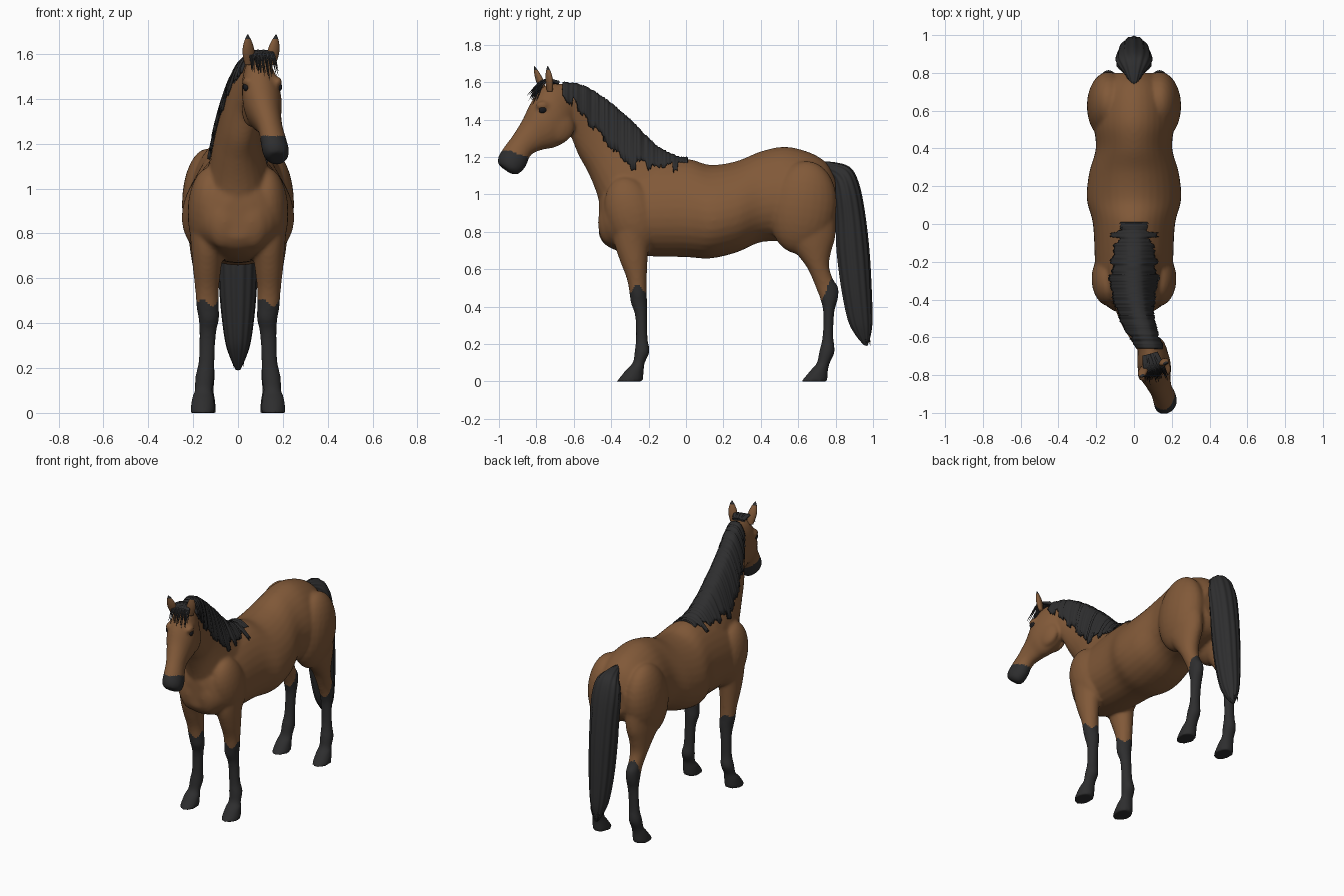
import bpy, bmesh, math, random
from mathutils import Vector, Matrix
from mathutils.bvhtree import BVHTree

random.seed(4)
cube = bpy.data.objects.get("Cube")
if cube:
    bpy.data.objects.remove(cube, do_unlink=True)


def material(name, color):
    m = bpy.data.materials.new(name)
    m.use_nodes = True
    m.diffuse_color = (*color, 1)
    m.node_tree.nodes["Principled BSDF"].inputs["Base Color"].default_value = (*color, 1)
    return m


COAT = material("bay brown coat", (0.22, 0.1, 0.04))
DARK = material("charcoal hair", (0.027, 0.027, 0.028))
EYE = material("eye black", (0.01, 0.01, 0.012))


def smooth_rows(rows, steps=5):
    """Spline interpolation through tuples of numbers."""
    out = []
    for i in range(len(rows) - 1):
        quad = [rows[max(i - 1, 0)], rows[i], rows[i + 1], rows[min(i + 2, len(rows) - 1)]]
        for s in range(steps):
            t = s / steps
            out.append([0.5 * (2 * b + (c - a) * t + (2 * a - 5 * b + 4 * c - d) * t * t
                               + (3 * b - a - 3 * c + d) * t ** 3)
                        for a, b, c, d in zip(*quad)])
    return out + [list(rows[-1])]


def loft(bm, rows, n=24, yaw=0.0, egg=0.0, flute=0.0, mirror=1):
    """Rows hold x, first edge y z, second edge y z, half width."""
    side = Vector((math.cos(yaw), math.sin(yaw), 0))
    rings = []
    for x, ya, za, yb, zb, hw in smooth_rows(rows):
        a, b = Vector((x, ya, za)), Vector((x, yb, zb))
        ring = []
        for k in range(n):
            t = math.tau * k / n
            r = 1 + flute * math.cos(13 * t)
            p = (a + b) / 2 + (a - b) / 2 * math.cos(t) * r
            p += side * hw * math.sin(t) * (1 - egg * math.cos(t)) * r
            ring.append(bm.verts.new((p.x * mirror, p.y, p.z)))
        rings.append(ring)
    for r, q in zip(rings, rings[1:]):
        for k in range(n):
            bm.faces.new((r[k], r[(k + 1) % n], q[(k + 1) % n], q[k]))
    bm.faces.new(rings[0][::-1])
    bm.faces.new(rings[-1])


def ball(bm, center, radii, tilt=0.0, yaw=0.0):
    m = (Matrix.Translation(center) @ Matrix.Rotation(yaw, 4, 'Z')
         @ Matrix.Rotation(tilt, 4, 'X') @ Matrix.Diagonal((*radii, 1)))
    bmesh.ops.create_uvsphere(bm, u_segments=24, v_segments=16, radius=1, matrix=m)


def finish(bm, name, *mats):
    bmesh.ops.recalc_face_normals(bm, faces=bm.faces)
    me = bpy.data.meshes.new(name)
    bm.to_mesh(me)
    bm.free()
    for m in mats:
        me.materials.append(m)
    me.shade_smooth()
    ob = bpy.data.objects.new(name, me)
    bpy.context.collection.objects.link(ob)
    return ob


# Body: overlapping lofts fused into one skin
HEAD_YAW = 0.26
body = bmesh.new()
torso = [(-.465, .97, .78, .07), (-.43, 1.06, .73, .15), (-.34, 1.12, .69, .2), (-.2, 1.17, .67, .205),
         (0, 1.19, .665, .215), (.13, 1.158, .658, .247), (.27, 1.178, .69, .235), (.4, 1.23, .745, .2),
         (.53, 1.255, .75, .21), (.66, 1.225, .77, .2), (.75, 1.17, .8, .16), (.8, 1.09, .86, .1)]
loft(body, [(0, y, top, y, low, w) for y, top, low, w in torso], n=32, egg=0.16)
loft(body, [(0, .03, 1.17, -.43, .8, .17), (0, -.14, 1.24, -.47, .98, .13), (0, -.29, 1.385, -.52, 1.11, .1),
            (.015, -.42, 1.495, -.575, 1.21, .083), (.045, -.54, 1.57, -.62, 1.32, .074),
            (.08, -.66, 1.595, -.66, 1.37, .066)], egg=0.2)
loft(body, [(.075, -.63, 1.59, -.6, 1.38, .05), (.095, -.75, 1.585, -.63, 1.295, .08),
            (.11, -.825, 1.495, -.7, 1.252, .088), (.125, -.872, 1.4, -.77, 1.238, .07),
            (.145, -.925, 1.315, -.83, 1.21, .057), (.16, -.97, 1.255, -.86, 1.145, .06),
            (.17, -1.0, 1.205, -.9, 1.108, .06), (.175, -1.005, 1.165, -.935, 1.11, .04)],
     yaw=HEAD_YAW, egg=-0.08)
front_leg = [(.9, -.39, -.17, .14, .085), (.75, -.385, -.195, .135, .075), (.65, -.355, -.205, .138, .064),
             (.55, -.317, -.21, .138, .053), (.47, -.302, -.21, .135, .05), (.42, -.295, -.208, .13, .046),
             (.35, -.272, -.208, .135, .037), (.23, -.268, -.205, .14, .036), (.16, -.275, -.195, .148, .043),
             (.1, -.285, -.22, .153, .04), (.065, -.318, -.225, .156, .05), (0, -.372, -.23, .157, .056)]
hind_leg = [(.9, .47, .8, .135, .09), (.78, .5, .8, .135, .085), (.7, .575, .778, .14, .07),
            (.62, .64, .765, .14, .056), (.55, .675, .785, .137, .046), (.5, .695, .815, .135, .043),
            (.44, .718, .812, .135, .042), (.37, .733, .793, .135, .037), (.24, .73, .788, .14, .035),
            (.16, .712, .795, .145, .042), (.1, .7, .77, .148, .04), (.065, .67, .76, .15, .048),
            (0, .615, .757, .152, .055)]
for s in (1, -1):
    for leg in (front_leg, hind_leg):
        loft(body, [(x, ya, z, yb, z, w) for z, ya, yb, x, w in leg], mirror=s)
    ball(body, (s * .125, -.29, .89), (.1, .14, .21), tilt=0.3)       # shoulder
    ball(body, (s * .06, -.41, .85), (.085, .06, .12))                # breast
    ball(body, (s * .135, .625, .93), (.115, .18, .25), tilt=-0.15)   # thigh
    jaw = Vector((.1, -.69, 1.36)) + Vector((.96, .26, 0)) * s * .045
    ball(body, jaw, (.035, .085, .085), yaw=HEAD_YAW)                 # cheek
    brow = Vector((.108, -.78, 1.475)) + Vector((.96, .26, 0)) * s * .065
    ball(body, brow, (.026, .04, .026), yaw=HEAD_YAW)                 # brow
raw = finish(body, "body_raw")
remesh = raw.modifiers.new("Fuse", 'REMESH')
remesh.mode = 'VOXEL'
remesh.voxel_size = 0.01
relax = raw.modifiers.new("Relax", 'SMOOTH')
relax.factor, relax.iterations = 0.5, 7
graph = bpy.context.evaluated_depsgraph_get()
skin = bpy.data.meshes.new_from_object(raw.evaluated_get(graph))
bpy.data.objects.remove(raw, do_unlink=True)
skin.name = "body"
skin.materials.clear()
skin.materials.append(COAT)
skin.materials.append(DARK)
skin.shade_smooth()
bpy.context.collection.objects.link(bpy.data.objects.new("body", skin))

# Dark stockings and muzzle
for f in skin.polygons:
    x, y, z = f.center
    ragged = 0.015 * math.sin(70 * x) + 0.01 * math.sin(90 * y)
    if y > 0.4:
        dark = z < min(0.6, 0.43 + 2.3 * (y - 0.72)) + ragged or z < 0.38
    elif y > -0.6:
        dark = z < 0.5 + ragged
    else:
        dark = y < -0.84 and z < 1.235 + 0.35 * (-0.95 - y) * (y > -0.95)
    f.material_index = int(dark)
tree = BVHTree.FromPolygons([v.co for v in skin.vertices], [p.vertices for p in skin.polygons])


def curve_value(points, y):
    for (y0, v0), (y1, v1) in zip(points, points[1:]):
        if y <= y1:
            return v0 + (v1 - v0) * (y - y0) / (y1 - y0)
    return points[-1][1]


# Mane: ragged sheet draped over the crest on both sides
hem = [(-.67, 1.55), (-.6, 1.5), (-.55, 1.42), (-.48, 1.36), (-.4, 1.26), (-.3, 1.17), (-.2, 1.15), (-.1, 1.155), (.02, 1.17)]
crest = [(-.67, .08), (-.54, .045), (-.42, .015), (-.29, 0), (.02, 0)]
mane = bmesh.new()
strands, per_side, previous = 120, 8, None
lock_drop = 0
for i in range(strands):
    y = -.66 + .67 * i / (strands - 1)
    if i % 5 == 0:
        lock_drop = random.uniform(-.035, .03)
    xc = curve_value(crest, y)
    top = tree.ray_cast(Vector((xc, y, 2)), Vector((0, 0, -1)))[0].z
    puff = random.uniform(.009, .017)
    row = []
    for k in range(-per_side, per_side + 1):
        s, u = (1 if k > 0 else -1), abs(k) / per_side
        low = min(curve_value(hem, y) + lock_drop + random.uniform(-.01, .01), top - .015)
        z = top - (top - low) * u ** 1.6
        hit = tree.ray_cast(Vector((xc + s * .4, y, z)), Vector((-s, 0, 0)))[0] if k else None
        x = hit.x + s * puff if hit else xc
        row.append(mane.verts.new((x, y, z + puff * (1 - u))))
    if previous:
        for k in range(2 * per_side):
            mane.faces.new((previous[k], previous[k + 1], row[k + 1], row[k]))
    previous = row
mane_ob = finish(mane, "mane", DARK)
thick = mane_ob.modifiers.new("Thickness", 'SOLIDIFY')
thick.thickness, thick.offset = 0.012, -1 if mane_ob.data.polygons[len(mane_ob.data.polygons) // 2].normal.z > 0 else 1

# Tail: fluted loft
tail = bmesh.new()
loft(tail, [(0, .72, 1.175, .74, 1.1, .015), (0, .8, 1.17, .78, 1.08, .045), (0, .88, 1.14, .79, 1.03, .08),
            (0, .925, 1.05, .795, .95, .095), (0, .955, .9, .8, .85, .093), (0, .978, .7, .805, .7, .088),
            (0, .99, .5, .83, .5, .078), (0, .995, .33, .865, .33, .058), (0, .987, .25, .905, .25, .036),
            (0, .97, .19, .95, .195, .01)], n=78, flute=0.035)
finish(tail, "tail", DARK)


def hair_locks(name, paths, depth):
    cu = bpy.data.curves.new(name, 'CURVE')
    cu.dimensions = '3D'
    cu.bevel_depth, cu.bevel_resolution = depth, 1
    for path in paths:
        sp = cu.splines.new('POLY')
        pts = smooth_rows([tuple(p) for p in path], 4)
        sp.points.add(len(pts) - 1)
        for i, (p, q) in enumerate(zip(sp.points, pts)):
            p.co = (*q, 1)
            p.radius = 1.05 - i / (len(pts) - 1)
    cu.materials.append(DARK)
    bpy.context.collection.objects.link(bpy.data.objects.new(name, cu))


# Forelock and loose tail ends
side, ahead, up = Vector((.96, .26, 0)), Vector((.26, -.96, 0)), Vector((0, 0, 1))
poll = Vector((.085, -.69, 1.598))
tufts = []
for i in range(19):
    s = (i / 9 - 1) * .052
    reach = random.uniform(.12, .16)
    tufts.append([poll + side * s * .6, poll + side * s + ahead * .075 + up * .008,
                  poll + side * s * 1.2 + ahead * reach - up * random.uniform(.07, .12)])
hair_locks("forelock", tufts, 0.011)
ends = []
for i in range(12):
    x, y = random.uniform(-.045, .045), random.uniform(.88, .975)
    ends.append([(x, y, .45), (x * .8, y + .01, .32), (x * .5, min(y + .04, .985), random.uniform(.18, .24))])
hair_locks("tail_ends", ends, 0.012)

# Ears with dark tips
for name, base, tip in (("right_ear", (.05, -.765, 1.55), (.043, -.812, 1.687)),
                        ("left_ear", (.148, -.73, 1.55), (.17, -.74, 1.687))):
    ear, a, b = bmesh.new(), Vector(base), Vector(tip)
    rows = []
    for t, w in ((0, .02), (.3, .027), (.55, .026), (.8, .016), (1, .002)):
        p = a.lerp(b, t)
        rows.append((p.x, p.y - w * .6, p.z, p.y + w * .8, p.z, w))
    loft(ear, rows, n=16, yaw=HEAD_YAW)
    ob = finish(ear, name, COAT, DARK)
    for f in ob.data.polygons:
        f.material_index = int(f.center.z > 1.665)

# Eyes set into the skin
for name, s in (("left_eye", 1), ("right_eye", -1)):
    mid = Vector((.108, -.785, 1.453))
    hit = tree.ray_cast(mid + side * s * .3, -side * s)[0] or mid + side * s * .08
    eye = bmesh.new()
    ball(eye, hit - side * s * .004, (.012, .024, .018), tilt=0.3, yaw=HEAD_YAW)
    finish(eye, name, EYE)
